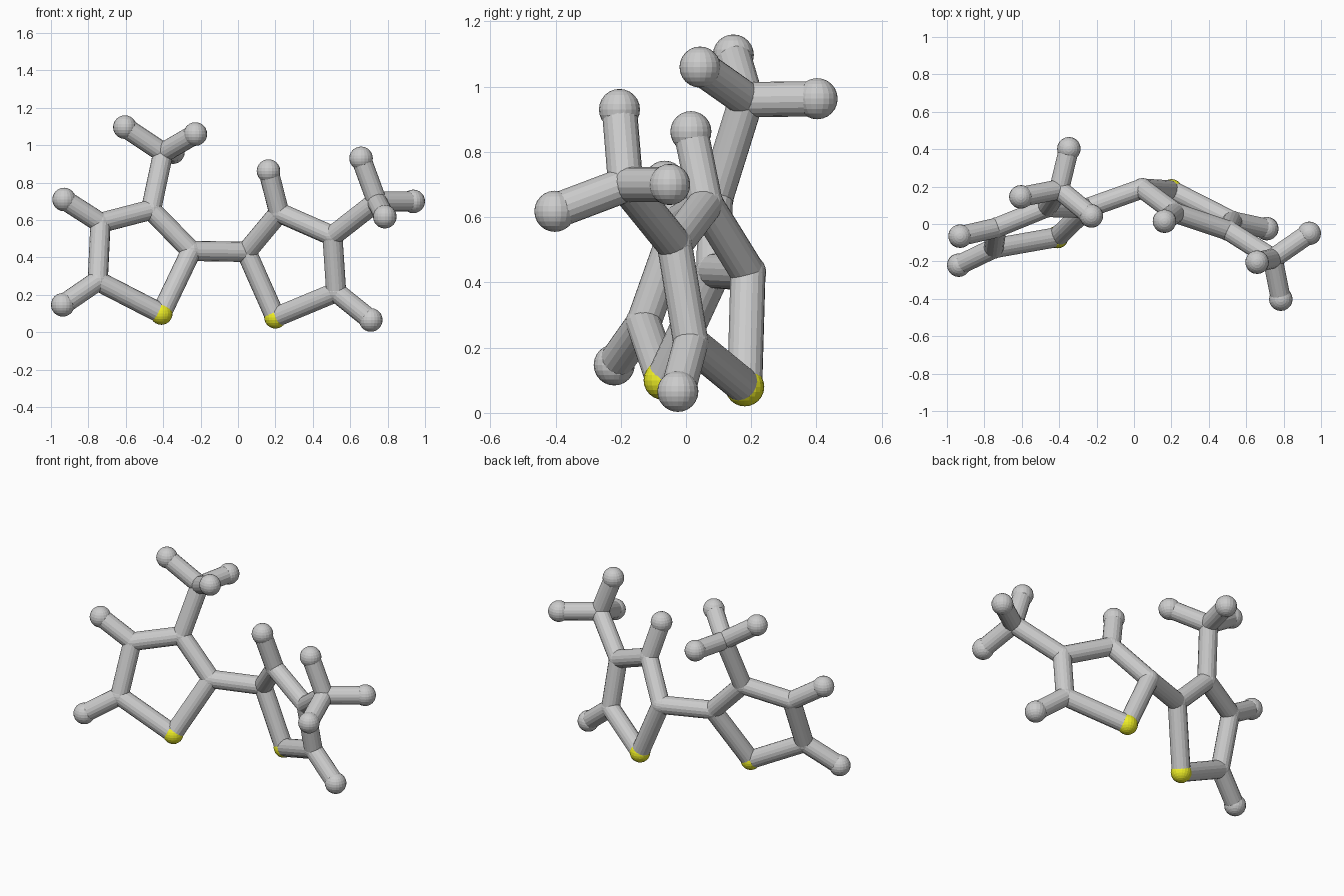
import bpy
from mathutils import Vector

if "Cube" in bpy.data.objects:
    bpy.data.objects.remove(bpy.data.objects["Cube"])

TUBE_R, JOINT_R, END_R, SULFUR_R = 0.054, 0.056, 0.063, 0.06

yellow = bpy.data.materials.new("yellow")
yellow.diffuse_color = (0.85, 0.85, 0.02, 1)
yellow.use_nodes = True
yellow.node_tree.nodes["Principled BSDF"].inputs["Base Color"].default_value = yellow.diffuse_color


def ball(name, pos, r, mat=None):
    bpy.ops.mesh.primitive_uv_sphere_add(segments=20, ring_count=12, radius=r, location=pos)
    ob = bpy.context.object
    ob.name = name
    if mat:
        ob.data.materials.append(mat)


def rod(name, a, b):
    a, b = Vector(a), Vector(b)
    d = b - a
    bpy.ops.mesh.primitive_cylinder_add(vertices=18, radius=TUBE_R, depth=d.length,
                                        location=(a + b) / 2)
    ob = bpy.context.object
    ob.name = name
    ob.rotation_euler = d.to_track_quat('Z', 'Y').to_euler()


def molecule_half(side, ring, hydrogens, methyl_root, methyl, methyl_ends):
    # five-sided ring, sulfur first
    for i, p in enumerate(ring):
        if i == 0:
            ball(side + "_sulfur_atom", p, SULFUR_R, yellow)
        else:
            ball(side + "_ring_atom", p, JOINT_R)
        rod(side + "_ring_bond", p, ring[(i + 1) % 5])
    # single atoms on the ring
    for i, p in hydrogens:
        rod(side + "_outer_bond", ring[i], p)
        ball(side + "_outer_atom", p, END_R)
    # three-pronged branch
    rod(side + "_branch_bond", ring[methyl_root], methyl)
    ball(side + "_branch_atom", methyl, JOINT_R)
    for p in methyl_ends:
        rod(side + "_prong_bond", methyl, p)
        ball(side + "_prong_atom", p, END_R)


left = [(-.41, -.07, .10), (-.25, .085, .435), (-.465, .09, .655),
        (-.735, -.02, .585), (-.75, -.13, .275)]
right = [(.20, .18, .08), (.045, .19, .43), (.22, .06, .64),
         (.505, -.035, .515), (.525, .015, .215)]

molecule_half("left", left,
              [(3, (-.93, -.065, .71)), (4, (-.937, -.22, .147))],
              2, (-.40, .185, .96),
              [(-.605, .145, 1.097), (-.228, .043, 1.06), (-.348, .402, .963)])
molecule_half("right", right,
              [(2, (.163, .015, .862)), (4, (.71, -.025, .066))],
              3, (.742, -.185, .70),
              [(.658, -.204, .93), (.937, -.05, .70), (.785, -.402, .618)])

# bond joining the two rings
rod("middle_bond", left[1], right[1])
